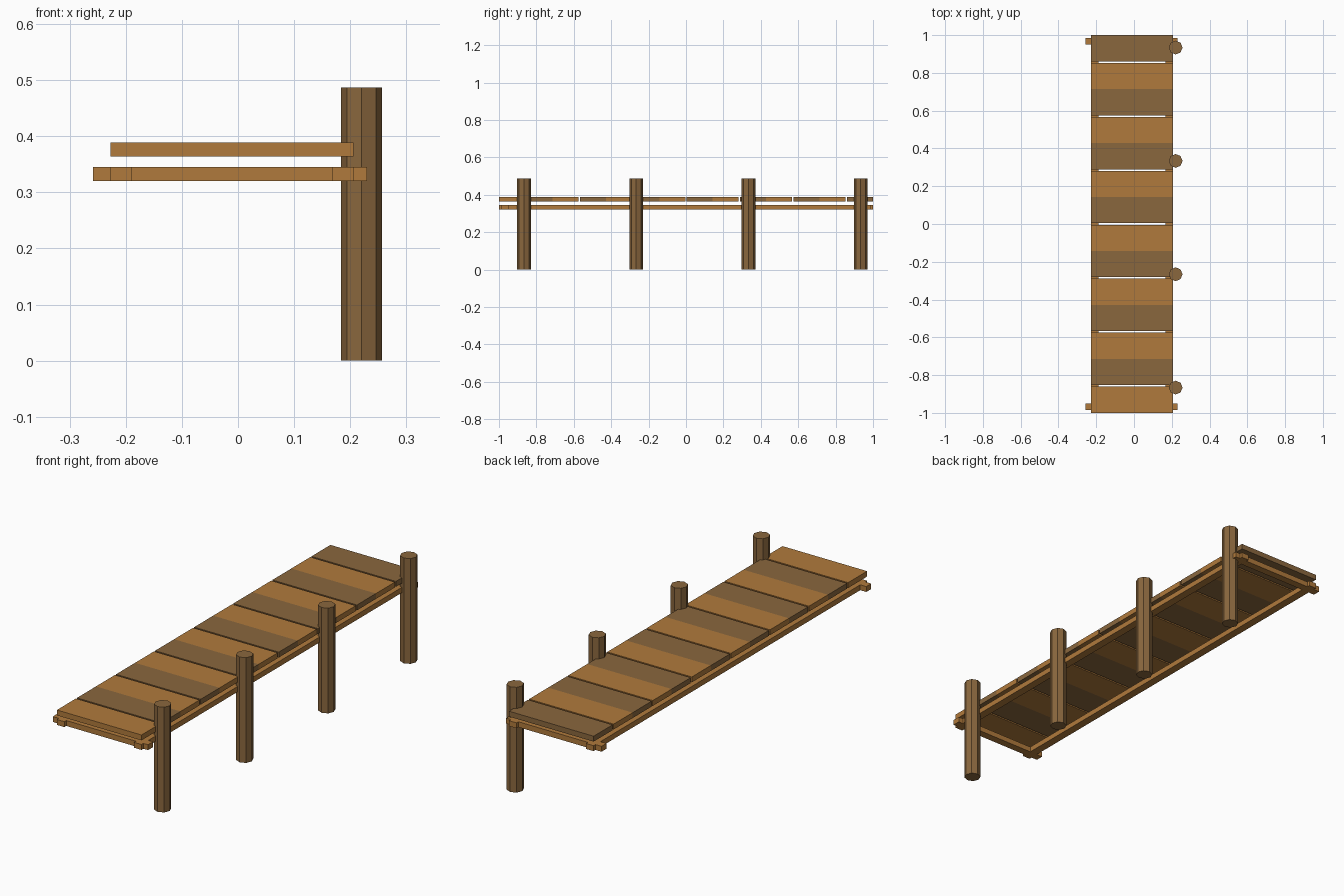
import bpy
import math

if "Cube" in bpy.data.objects:
    bpy.data.objects.remove(bpy.data.objects["Cube"])


def material(name, color):
    m = bpy.data.materials.new(name)
    m.diffuse_color = color
    m.use_nodes = True
    m.node_tree.nodes["Principled BSDF"].inputs["Base Color"].default_value = m.diffuse_color
    return m


light = material("light_wood", (0.434, 0.195, 0.045, 1))
dark = material("dark_wood", (0.254, 0.136, 0.048, 1))


def box(name, x, y, z, mat):
    """Box given by (min, max) ranges on each axis."""
    ranges = (x, y, z)
    bpy.ops.mesh.primitive_cube_add(size=1, location=[(a + b) / 2 for a, b in ranges])
    o = bpy.context.object
    o.name = name
    o.scale = [b - a for a, b in ranges]
    bpy.ops.object.transform_apply(location=False, rotation=False, scale=True)
    o.data.materials.append(mat)
    return o


X0, X1 = -0.227, 0.206
FRAME_Z = (0.32, 0.345)
DECK_Z = (0.364, 0.389)

# Deck planks in light/dark pairs with a narrow slit inside each pair
PAIRS = 7
pitch = 2 / PAIRS
slit = 0.008
for i in range(PAIRS):
    y0 = -1 + i * pitch
    mid = y0 + pitch / 2
    box(f"light_plank_{i + 1}", (X0, X1), (y0, mid - slit / 2), DECK_Z, light)
    box(f"dark_plank_{i + 1}", (X0, X1), (mid + slit / 2, y0 + pitch), DECK_Z, dark)

# Long rails under the deck
box("left_rail", (X0, -0.189), (-1, 1), FRAME_Z, light)
box("right_rail", (0.168, X1), (-1, 1), FRAME_Z, light)

# Cross beams at both ends
box("front_cross_beam", (-0.258, 0.23), (-0.986, -0.95), FRAME_Z, light)
box("back_cross_beam", (-0.258, 0.23), (0.95, 0.986), FRAME_Z, light)

# Octagonal posts along the right side
for i in range(4):
    bpy.ops.mesh.primitive_cylinder_add(vertices=8, radius=0.0365, depth=0.487,
                                        location=(0.2205, -0.866 + 0.6 * i, 0.2435))
    post = bpy.context.object
    post.name = f"post_{i + 1}"
    post.data.materials.append(dark)
